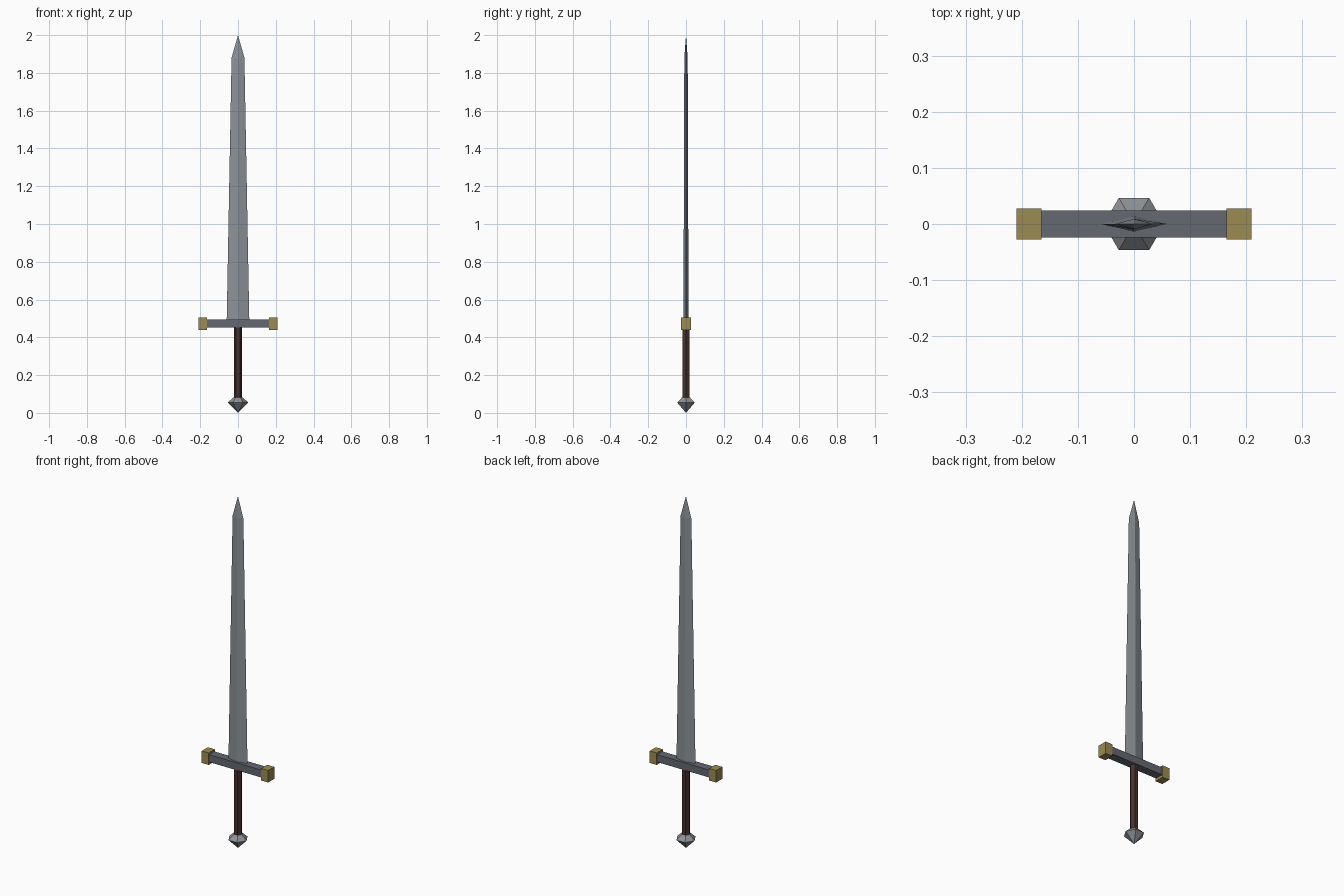
import bpy, bmesh, math

if "Cube" in bpy.data.objects:
    bpy.data.objects.remove(bpy.data.objects["Cube"])


def material(name, rgb):
    m = bpy.data.materials.new(name)
    m.diffuse_color = (*rgb, 1)
    m.use_nodes = True
    m.node_tree.nodes["Principled BSDF"].inputs["Base Color"].default_value = m.diffuse_color
    return m


STEEL = material("blade steel", (0.27, 0.29, 0.31))
DARK = material("dark steel", (0.13, 0.14, 0.165))
GOLD = material("aged brass", (0.33, 0.26, 0.085))
LEATHER = material("brown leather", (0.06, 0.032, 0.025))


def loft(name, sections, sides, mat):
    """Stack rings of (z, radius x, radius y); a zero radius makes a point."""
    bm = bmesh.new()
    rings = []
    for z, rx, ry in sections:
        n = sides if rx else 1
        rings.append([bm.verts.new((rx * math.cos(math.tau * i / n),
                                    ry * math.sin(math.tau * i / n), z)) for i in range(n)])
    for low, high in zip(rings, rings[1:]):
        for i in range(sides):
            j = (i + 1) % sides
            quad = [low[i % len(low)], low[j % len(low)],
                    high[j % len(high)], high[i % len(high)]]
            bm.faces.new(list(dict.fromkeys(quad)))
    for ring in (rings[0], rings[-1]):
        if len(ring) > 1:
            bm.faces.new(ring)
    bmesh.ops.recalc_face_normals(bm, faces=bm.faces)
    mesh = bpy.data.meshes.new(name)
    bm.to_mesh(mesh)
    bm.free()
    mesh.materials.append(mat)
    ob = bpy.data.objects.new(name, mesh)
    bpy.context.collection.objects.link(ob)
    return ob


def box(name, centre, size, mat):
    bpy.ops.mesh.primitive_cube_add(size=1, location=centre)
    ob = bpy.context.object
    ob.name = name
    ob.scale = size
    ob.data.materials.append(mat)


# Diamond-section blade with pointed tip
loft("blade", [(0.48, 0.06, 0.0135), (1.88, 0.034, 0.009), (2.0, 0, 0)], 4, STEEL)

# Hexagonal grip and faceted pommel
loft("grip", [(0.07, 0.022, 0.022), (0.46, 0.022, 0.022)], 6, LEATHER)
loft("pommel", [(0, 0, 0), (0.055, 0.054, 0.054), (0.082, 0.024, 0.024)], 6, STEEL)

# Crossguard with a brass cap on each end
box("guard", (0, 0, 0.474), (0.36, 0.048, 0.042), DARK)
for side, label in ((-1, "left"), (1, "right")):
    box("guard_cap_" + label, (side * 0.187, 0, 0.472), (0.044, 0.055, 0.068), GOLD)
